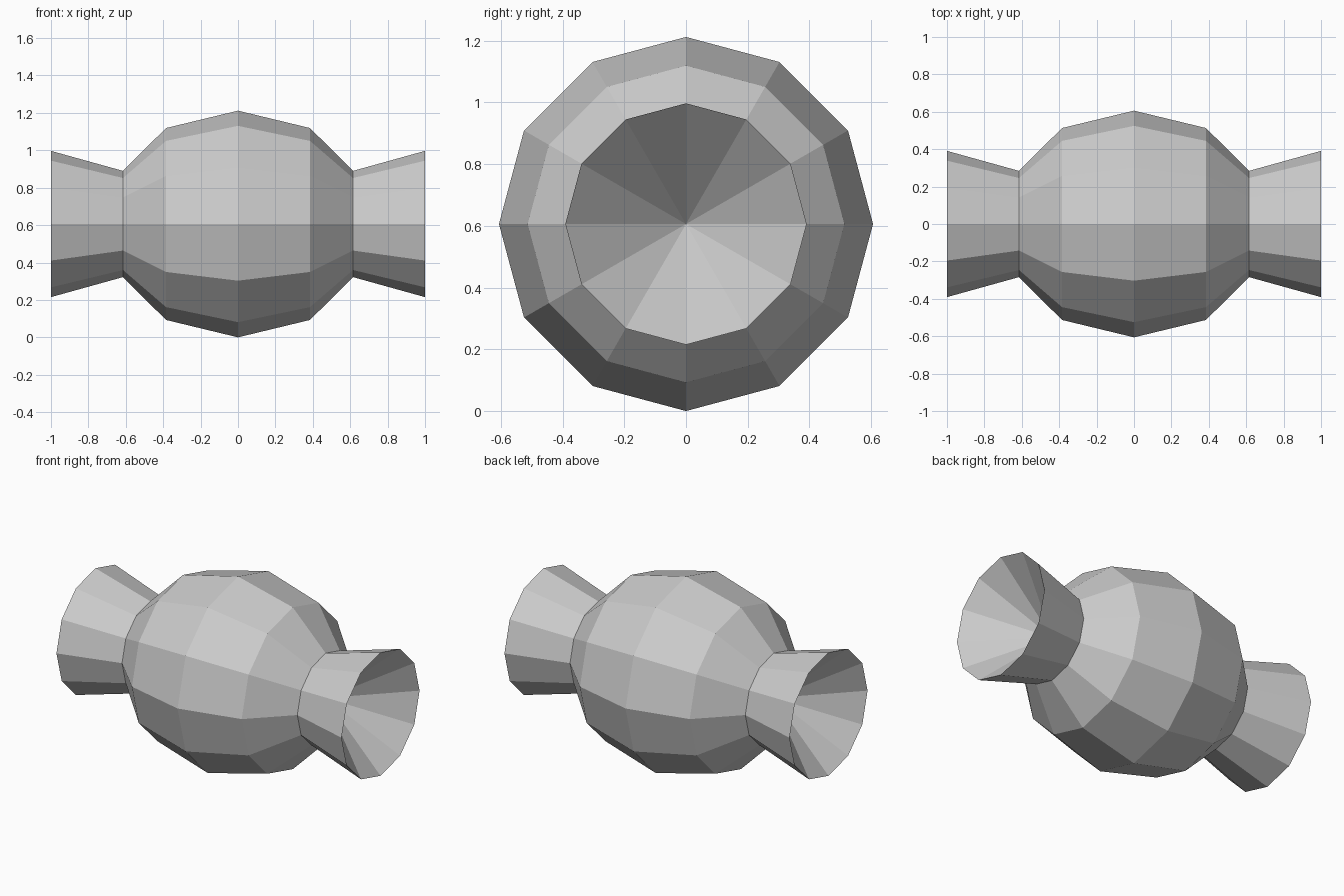
import bpy, bmesh
from math import cos, sin, tau

if "Cube" in bpy.data.objects:
    bpy.data.objects.remove(bpy.data.objects["Cube"])

SIDES = 12
AXIS_Z = 0.606


def lathe(name, profile):
    """Revolve (x, radius) points around the x axis; radius 0 makes a single tip."""
    bm = bmesh.new()
    rings = []
    for x, r in profile:
        count = SIDES if r > 0 else 1
        rings.append([bm.verts.new((x, r * sin(tau * i / SIDES), r * cos(tau * i / SIDES)))
                      for i in range(count)])
    for a, b in zip(rings, rings[1:]):
        for i in range(SIDES):
            j = (i + 1) % SIDES
            corners = [a[i % len(a)], a[j % len(a)], b[j % len(b)], b[i % len(b)]]
            bm.faces.new(list(dict.fromkeys(corners)))
    bmesh.ops.recalc_face_normals(bm, faces=bm.faces)
    mesh = bpy.data.meshes.new(name)
    bm.to_mesh(mesh)
    bm.free()
    obj = bpy.data.objects.new(name, mesh)
    obj.location.z = AXIS_Z
    bpy.context.collection.objects.link(obj)
    return obj


# Faceted barrel in the middle
lathe("barrel", [(-0.615, 0.284), (-0.385, 0.513), (0, 0.606), (0.385, 0.513), (0.615, 0.284)])

# Flared end with a conical hollow, one on each side
for side, name in ((1, "right_flare"), (-1, "left_flare")):
    lathe(name, [(side * 0.615, 0.284), (side * 1.0, 0.391), (side * 0.615, 0)])

# Make every open-ended part face outwards
for obj in bpy.context.collection.objects:
    bm = bmesh.new()
    bm.from_mesh(obj.data)
    bm.normal_update()
    outer = max(bm.faces, key=lambda f: f.calc_center_median().yz.length)
    if outer.normal.yz.dot(outer.calc_center_median().yz) < 0:
        bmesh.ops.reverse_faces(bm, faces=bm.faces)
    bm.to_mesh(obj.data)
    bm.free()
